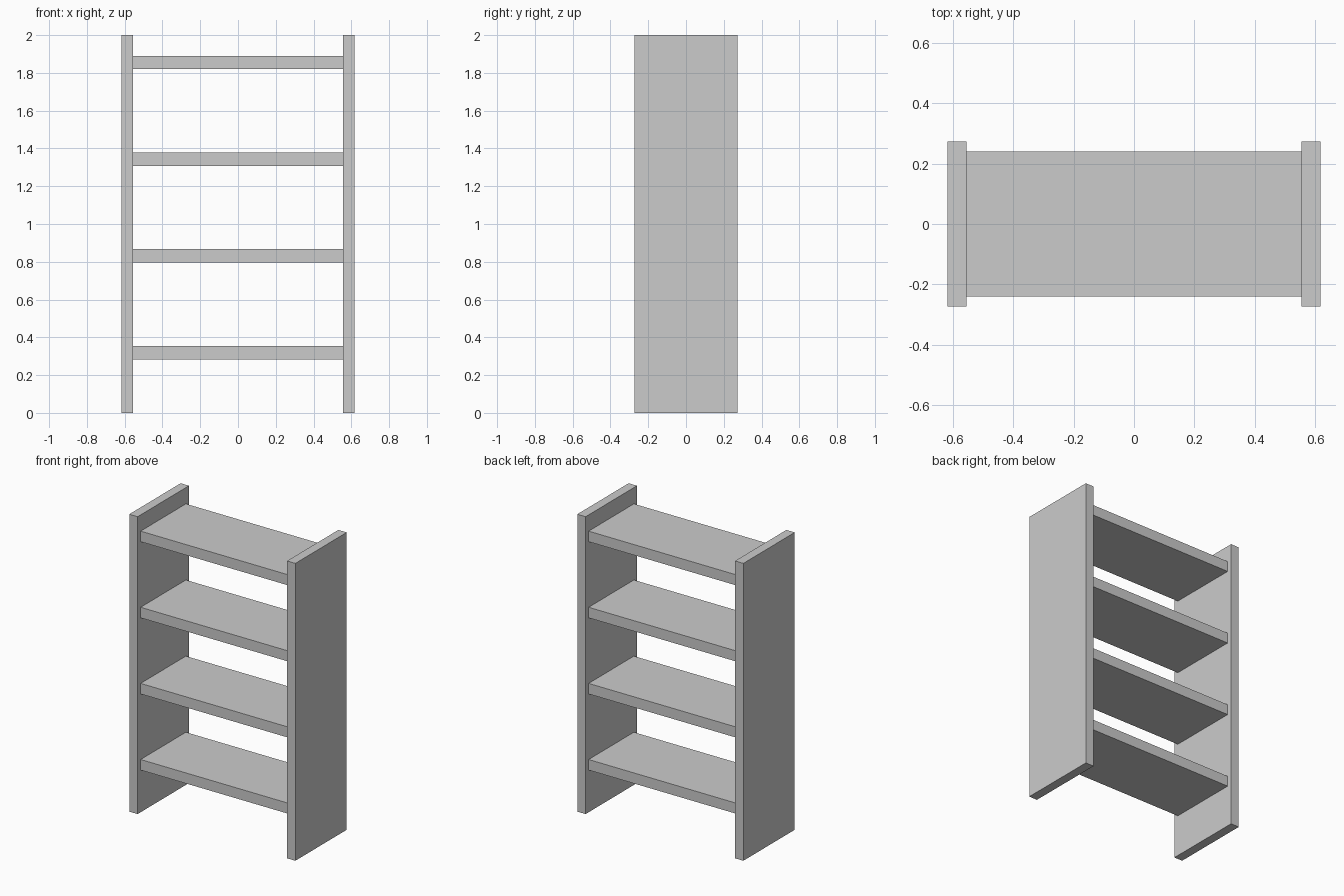
import bpy

if "Cube" in bpy.data.objects:
    bpy.data.objects.remove(bpy.data.objects["Cube"])

PANEL_IN, PANEL_OUT = 0.556, 0.618   # inner and outer faces of the side panels
SHELF_T = 0.071


def box(name, size, loc):
    bpy.ops.mesh.primitive_cube_add(size=1, location=loc)
    ob = bpy.context.object
    ob.name = name
    ob.scale = size
    bpy.ops.object.transform_apply(location=False, rotation=False, scale=True)
    return ob


# Upright side panels
for side, s in (("left", -1), ("right", 1)):
    box(f"{side}_side_panel", (PANEL_OUT - PANEL_IN, 0.546, 2.0),
        (s * (PANEL_IN + PANEL_OUT) / 2, 0, 1.0))

# Four evenly spaced shelves, set in from the panel edges
for i in range(4):
    box(f"shelf_{i + 1}", (2 * PANEL_IN, 0.481, SHELF_T),
        (0, 0, 0.319 + i * 0.512))
